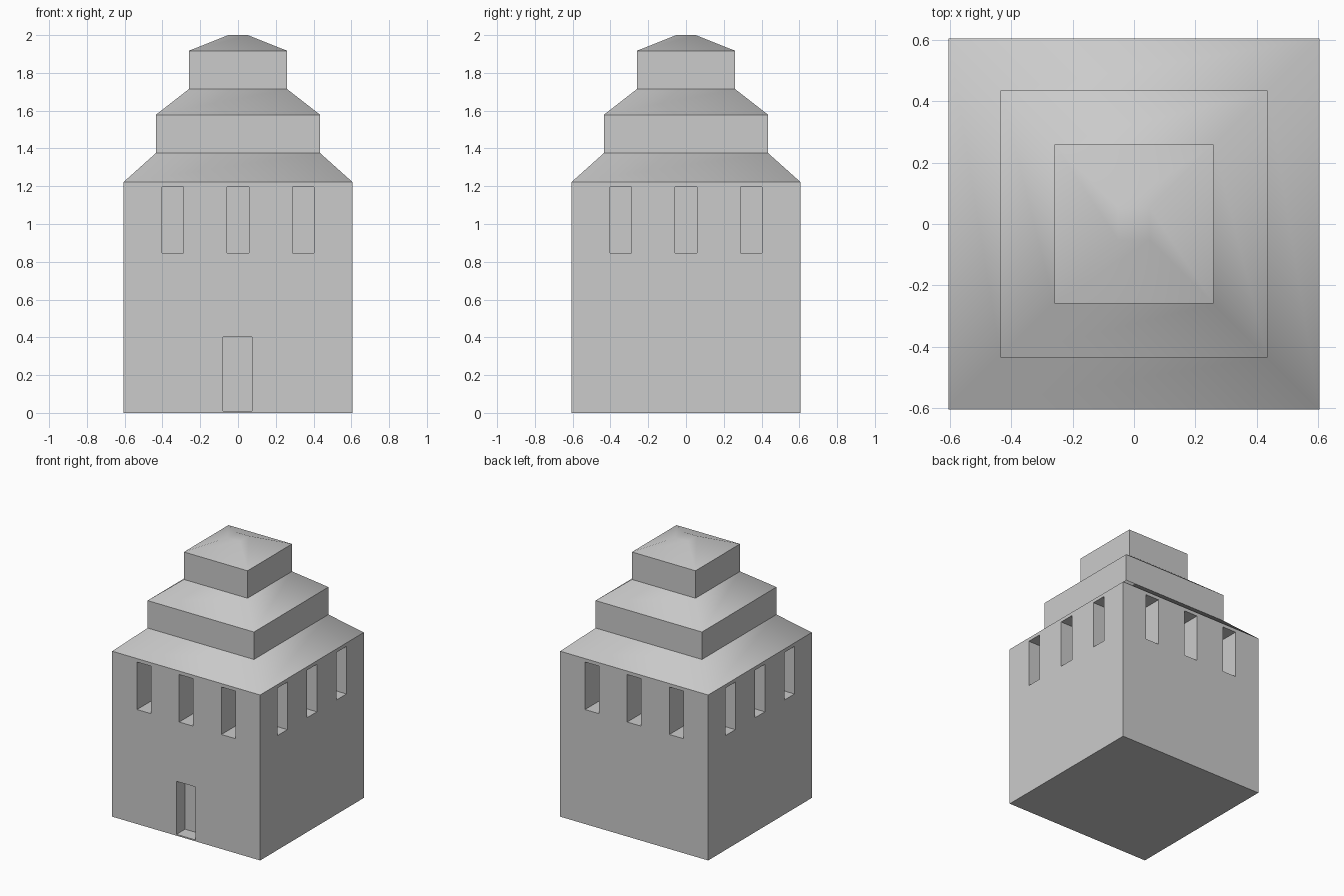
import bpy, bmesh
from mathutils import Matrix, Vector

if "Cube" in bpy.data.objects:
    bpy.data.objects.remove(bpy.data.objects["Cube"])

HALF = 0.605


def square_part(name, r0, z0, r1, z1, bottom=False, top=False, smooth=False):
    """Square section lofted between two heights, with optional caps."""
    bm = bmesh.new()
    rings = [[bm.verts.new((sx * r, sy * r, z))
              for sx, sy in ((-1, -1), (1, -1), (1, 1), (-1, 1))]
             for r, z in ((r0, z0), (r1, z1))]
    for i in range(4):
        j = (i + 1) % 4
        f = bm.faces.new((rings[0][i], rings[0][j], rings[1][j], rings[1][i]))
        f.smooth = smooth
    if bottom:
        bm.faces.new(rings[0][::-1])
    if top:
        bm.faces.new(rings[1]).smooth = smooth
    me = bpy.data.meshes.new(name)
    bm.to_mesh(me)
    bm.free()
    ob = bpy.data.objects.new(name, me)
    bpy.context.collection.objects.link(ob)
    return ob


def add_recess(bm, x, width, z0, z1, depth, quarter):
    """Box cutting into the front face, turned by quarter turns about z."""
    out = 0.1
    size = Matrix.Diagonal((width, depth + out, z1 - z0, 1))
    pos = Matrix.Translation(Vector((x, -HALF + (depth - out) / 2, (z0 + z1) / 2)))
    turn = Matrix.Rotation(quarter * 1.5707963, 4, 'Z')
    bmesh.ops.create_cube(bm, size=1, matrix=turn @ pos @ size)


# Main body
body = square_part("tower_body", HALF, 0, HALF, 1.223, bottom=True, top=True)

# Window recesses on all four sides, door recess on the front
bm = bmesh.new()
for side in range(4):
    for x in (-0.345, 0, 0.345):
        add_recess(bm, x, 0.114, 0.846, 1.197, 0.2, side)
add_recess(bm, -0.002, 0.154, 0.01, 0.402, 0.1, 0)
cut_mesh = bpy.data.meshes.new("recess_cutter")
bm.to_mesh(cut_mesh)
bm.free()
cutter = bpy.data.objects.new("recess_cutter", cut_mesh)
bpy.context.collection.objects.link(cutter)
cutter.hide_render = True

mod = body.modifiers.new("recesses", 'BOOLEAN')
mod.operation = 'DIFFERENCE'
mod.solver = 'EXACT'
mod.object = cutter
bpy.context.view_layer.objects.active = body
bpy.ops.object.modifier_apply(modifier=mod.name)
bpy.data.objects.remove(cutter)

# Stepped roof: smooth slopes alternating with upright tiers
square_part("lower_roof", HALF, 1.223, 0.435, 1.375, smooth=True)
square_part("middle_tier", 0.435, 1.375, 0.435, 1.578)
square_part("middle_roof", 0.435, 1.578, 0.26, 1.714, smooth=True)
square_part("upper_tier", 0.26, 1.714, 0.26, 1.917)
square_part("top_roof", 0.26, 1.917, 0.052, 2.0, top=True, smooth=True)
